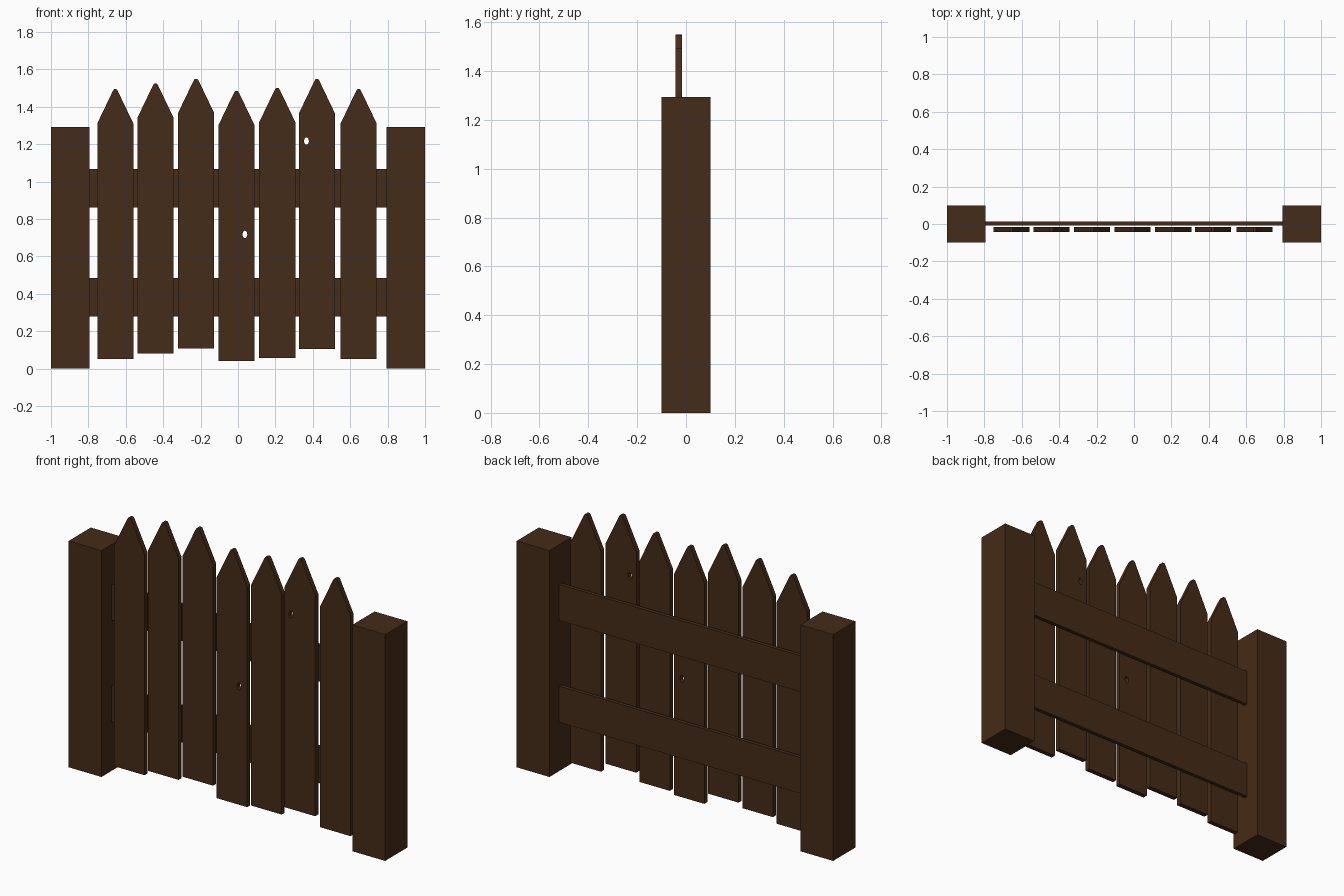
import bpy, bmesh, math

if "Cube" in bpy.data.objects:
    bpy.data.objects.remove(bpy.data.objects["Cube"])

wood = bpy.data.materials.new("dark_wood")
wood.diffuse_color = (0.06, 0.025, 0.009, 1)
wood.use_nodes = True
wood.node_tree.nodes["Principled BSDF"].inputs["Base Color"].default_value = wood.diffuse_color


def finish(bm, name):
    bmesh.ops.recalc_face_normals(bm, faces=bm.faces)
    me = bpy.data.meshes.new(name)
    bm.to_mesh(me)
    bm.free()
    me.materials.append(wood)
    ob = bpy.data.objects.new(name, me)
    bpy.context.collection.objects.link(ob)
    return ob


def box(name, x0, x1, y0, y1, z0, z1):
    bm = bmesh.new()
    bmesh.ops.create_cube(bm, size=1)
    for v in bm.verts:
        v.co.x = x0 + (v.co.x + 0.5) * (x1 - x0)
        v.co.y = y0 + (v.co.y + 0.5) * (y1 - y0)
        v.co.z = z0 + (v.co.z + 0.5) * (z1 - z0)
    return finish(bm, name)


def picket(name, cx, z0, hole=None, y0=-0.044, thick=0.028):
    # pointed board outline with a blunted tip
    half = [(0.0965, 0), (0.0965, 1.26), (0.014, 1.432), (0.007, 1.443)]
    loops = [half + [(-x, z) for x, z in reversed(half)]]
    # optional oval knot hole through the board
    if hole:
        loops.append([(hole[0] + 0.013 * math.cos(a), hole[1] + 0.02 * math.sin(a))
                      for a in (i * math.tau / 12 for i in range(12))])
    bm = bmesh.new()
    for loop in loops:
        vs = [bm.verts.new((cx + x, y0, z0 + z)) for x, z in loop]
        for i, v in enumerate(vs):
            bm.edges.new((v, vs[(i + 1) % len(vs)]))
    if hole:
        bmesh.ops.triangle_fill(bm, edges=bm.edges[:], use_beauty=True)
    else:
        bm.faces.new(vs)
    ext = bmesh.ops.extrude_face_region(bm, geom=bm.faces[:], use_keep_orig=True)
    for v in ext["geom"]:
        if isinstance(v, bmesh.types.BMVert):
            v.co.y += thick
    return finish(bm, name)


# square posts at both ends
box("post_left", -1, -0.793, -0.1, 0.1, 0, 1.293)
box("post_right", 0.793, 1, -0.1, 0.1, 0, 1.293)

# horizontal rails behind the pickets
box("rail_lower", -0.8, 0.8, -0.008, 0.013, 0.28, 0.486)
box("rail_upper", -0.8, 0.8, -0.008, 0.013, 0.861, 1.067)

# pickets: centre x, bottom z, knot hole (relative to the picket)
rows = [(-0.656, 0.051, None), (-0.441, 0.082, None), (-0.224, 0.107, None),
        (-0.008, 0.042, (0.045, 0.676)), (0.21, 0.058, None),
        (0.422, 0.105, (-0.056, 1.112)), (0.645, 0.051, None)]
for i, (cx, z0, hole) in enumerate(rows):
    picket(f"picket_{i + 1}", cx, z0, hole)
